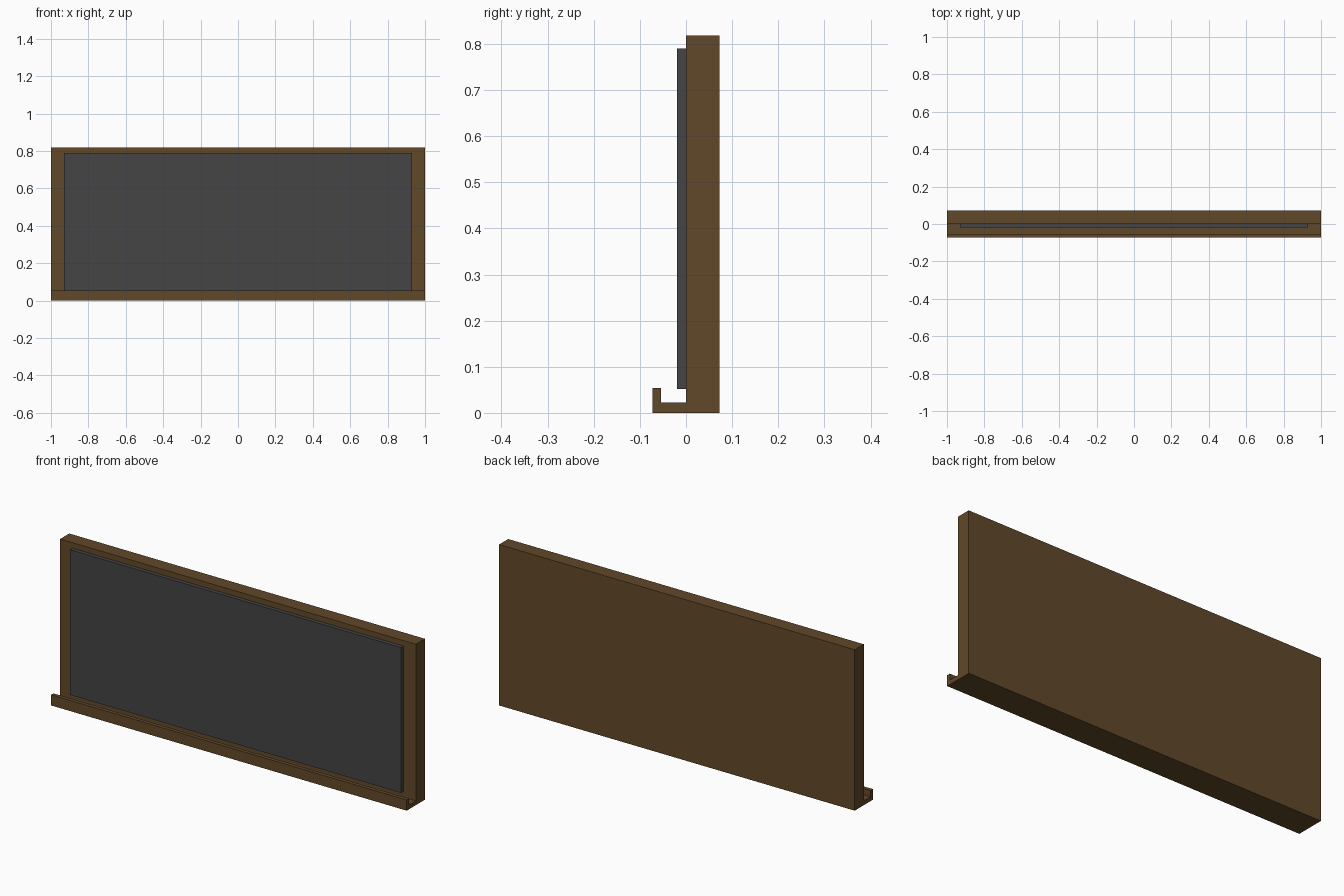
import bpy, bmesh

if "Cube" in bpy.data.objects:
    bpy.data.objects.remove(bpy.data.objects["Cube"])


def material(name, rgb):
    m = bpy.data.materials.new(name)
    m.diffuse_color = (*rgb, 1)
    m.use_nodes = True
    m.node_tree.nodes["Principled BSDF"].inputs["Base Color"].default_value = m.diffuse_color
    return m


def extrude_x(name, profile, half_width, mat):
    """Extrude a closed (y, z) profile symmetrically along x."""
    bm = bmesh.new()
    face = bm.faces.new([bm.verts.new((-half_width, y, z)) for y, z in profile])
    ext = bmesh.ops.extrude_face_region(bm, geom=[face], use_keep_orig=True)
    moved = [v for v in ext["geom"] if isinstance(v, bmesh.types.BMVert)]
    bmesh.ops.translate(bm, verts=moved, vec=(2 * half_width, 0, 0))
    bmesh.ops.recalc_face_normals(bm, faces=bm.faces)
    mesh = bpy.data.meshes.new(name)
    bm.to_mesh(mesh)
    bm.free()
    mesh.materials.append(mat)
    obj = bpy.data.objects.new(name, mesh)
    bpy.context.collection.objects.link(obj)
    return obj


wood = material("wood", (0.12, 0.065, 0.022))
slate = material("slate", (0.058, 0.058, 0.058))

# Backing board with the chalk tray and its front lip in one profile
extrude_x("backing_board_and_tray", [
    (0.073, 0), (0.073, 0.818), (0, 0.818), (0, 0.022),
    (-0.054, 0.022), (-0.054, 0.054), (-0.073, 0.054), (-0.073, 0)], 1.0, wood)

# Writing panel raised from the front of the board
extrude_x("writing_panel", [
    (0, 0.052), (0, 0.79), (-0.02, 0.79), (-0.02, 0.052)], 0.93, slate)
